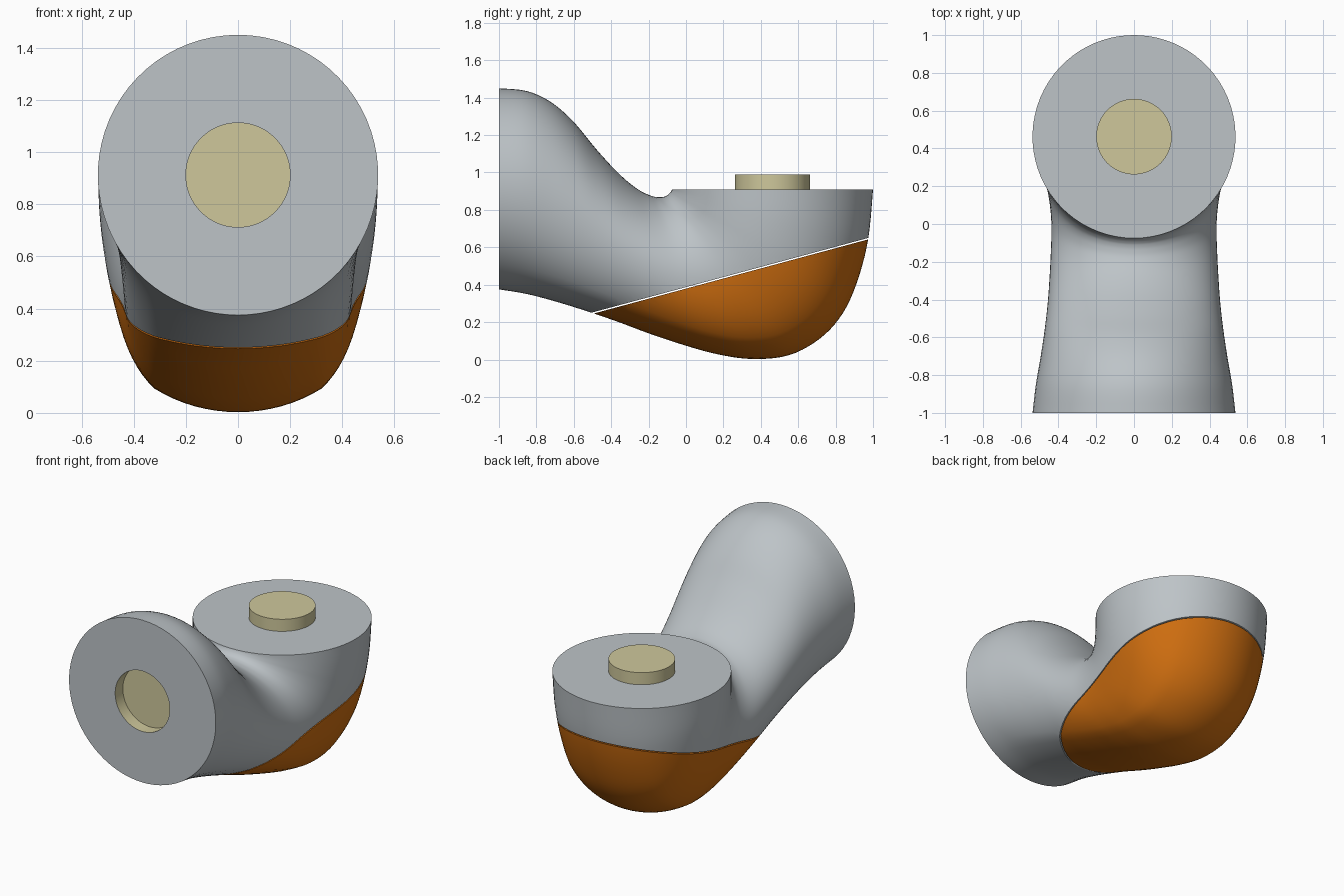
import bpy, bmesh, math
from mathutils import Vector

cube = bpy.data.objects.get("Cube")
if cube:
    bpy.data.objects.remove(cube, do_unlink=True)


def material(name, rgb):
    m = bpy.data.materials.new(name)
    m.use_nodes = True
    m.diffuse_color = (*rgb, 1)
    m.node_tree.nodes["Principled BSDF"].inputs["Base Color"].default_value = (*rgb, 1)
    return m


GREY = material("light grey", (0.51, 0.55, 0.575))
ORANGE = material("orange", (0.62, 0.155, 0.005))
CREAM = material("pale yellow", (0.62, 0.575, 0.33))

R, STRIP, PIN = 0.5375, 0.32, 0.2      # flange radius, keel half width, pin radius

# Cross-sections: inner point (y, z), outer point (y, z), half width
SECTIONS = [
    (-1.00, 1.45, -1.00, 0.375, R),
    (-0.85, 1.435, -0.85, 0.35, 0.52),
    (-0.72, 1.375, -0.69, 0.308, 0.495),
    (-0.60, 1.27, -0.52, 0.255, 0.473),
    (-0.48, 1.125, -0.36, 0.20, 0.457),
    (-0.36, 0.995, -0.20, 0.14, 0.447),
    (-0.26, 0.912, -0.02, 0.08, 0.44),
    (-0.185, 0.875, 0.16, 0.03, 0.437),
    (-0.14, 0.868, 0.35, 0.003, 0.445),
    (-0.112, 0.872, 0.55, 0.023, 0.462),
    (-0.097, 0.880, 0.72, 0.115, 0.483),
    (-0.087, 0.889, 0.84, 0.25, 0.503),
    (-0.081, 0.897, 0.92, 0.43, 0.52),
    (-0.077, 0.904, 0.975, 0.65, 0.532),
    (-0.075, 0.91, 1.00, 0.91, R),
]


def spline(points, steps):
    """Smooth interpolation through the section table."""
    pts = [points[0]] + points + [points[-1]]
    out = []
    for i in range(1, len(pts) - 2):
        for k in range(steps):
            t = k / steps
            out.append([0.5 * (2 * b + (c - a) * t + (2 * a - 5 * b + 4 * c - d) * t * t
                               + (3 * b - a - 3 * c + d) * t ** 3)
                        for a, b, c, d in zip(*pts[i - 1:i + 3])])
    out.append(points[-1])
    return out


def section_loop(uy, uz, ly, lz, w, n_keel=8, n_side=28):
    """Closed loop: circular keel arc below, rounded sides above."""
    inner, outer = Vector((0, uy, uz)), Vector((0, ly, lz))
    h = (inner - outer).length
    phi0 = math.asin(STRIP / R)
    sag = R * (1 - math.cos(phi0))
    ac = math.acos(1 - 2 * sag / h)
    half = [(R * math.sin(phi0 * i / n_keel), R * (1 - math.cos(phi0 * i / n_keel)) / h)
            for i in range(n_keel)]
    for i in range(n_side + 1):
        a = ac + (math.pi - ac) * i / n_side
        fade = max(0, math.cos(a) / math.cos(ac)) ** 2
        half.append((w * math.sin(a) + (STRIP - w * math.sin(ac)) * fade,
                     (1 - math.cos(a)) / 2))
    half[-1] = (0, 1)
    full = half + [(-x, s) for x, s in half[-2:0:-1]]
    return [outer.lerp(inner, s) + Vector((x, 0, 0)) for x, s in full]


def build_elbow():
    """Whole elbow with the pin socket sunk into the front flange."""
    rings = [section_loop(*s) for s in spline(SECTIONS, 5)]
    centre = Vector((0, -1, 0.9125))
    lip = [centre + (p - centre) * (PIN / R) for p in rings[0]]
    floor = [p + Vector((0, 0.08, 0)) for p in lip]
    rings = [floor, lip] + rings
    bm = bmesh.new()
    loops = [[bm.verts.new(p) for p in ring] for ring in rings]
    n = len(loops[0])
    for r, (a, b) in enumerate(zip(loops, loops[1:])):
        for i in range(n):
            j = (i + 1) % n
            f = bm.faces.new((a[i], a[j], b[j], b[i]))
            f.material_index = 1 if r == 0 else 0
    bm.faces.new(loops[0]).material_index = 1
    bm.faces.new(loops[-1])
    bmesh.ops.recalc_face_normals(bm, faces=bm.faces)
    return bm


def finish(bm, name, mats):
    me = bpy.data.meshes.new(name)
    bm.to_mesh(me)
    bm.free()
    ob = bpy.data.objects.new(name, me)
    bpy.context.collection.objects.link(ob)
    for m in mats:
        me.materials.append(m)
    bpy.ops.object.select_all(action='DESELECT')
    ob.select_set(True)
    bpy.context.view_layer.objects.active = ob
    bpy.ops.object.shade_smooth_by_angle(angle=math.radians(25))
    return ob


def cut_elbow(name, mats, drop, keep_upper):
    """Keep one side of the sloping seam and close the cut."""
    bm = build_elbow()
    res = bmesh.ops.bisect_plane(
        bm, geom=bm.verts[:] + bm.edges[:] + bm.faces[:], dist=1e-5,
        plane_co=(0, -0.5, 0.252 - drop), plane_no=Vector((0, -0.27, 1)).normalized(),
        clear_inner=keep_upper, clear_outer=not keep_upper)
    edges = [e for e in res["geom_cut"]
             if isinstance(e, bmesh.types.BMEdge) and e.is_boundary]
    bmesh.ops.holes_fill(bm, edges=edges, sides=0)
    bmesh.ops.recalc_face_normals(bm, faces=bm.faces)
    return finish(bm, name, mats)


# Grey housing with socket, and the orange cover under the seam
cut_elbow("elbow_housing", [GREY, CREAM], 0, True)
cut_elbow("lower_cover", [ORANGE], 0.008, False)

# Pin standing on the upper flange
bm = bmesh.new()
bmesh.ops.create_cone(bm, cap_ends=True, segments=64, radius1=PIN, radius2=PIN, depth=0.1)
bmesh.ops.translate(bm, verts=bm.verts, vec=(0, 0.4625, 0.94))
finish(bm, "flange_pin", [CREAM])
